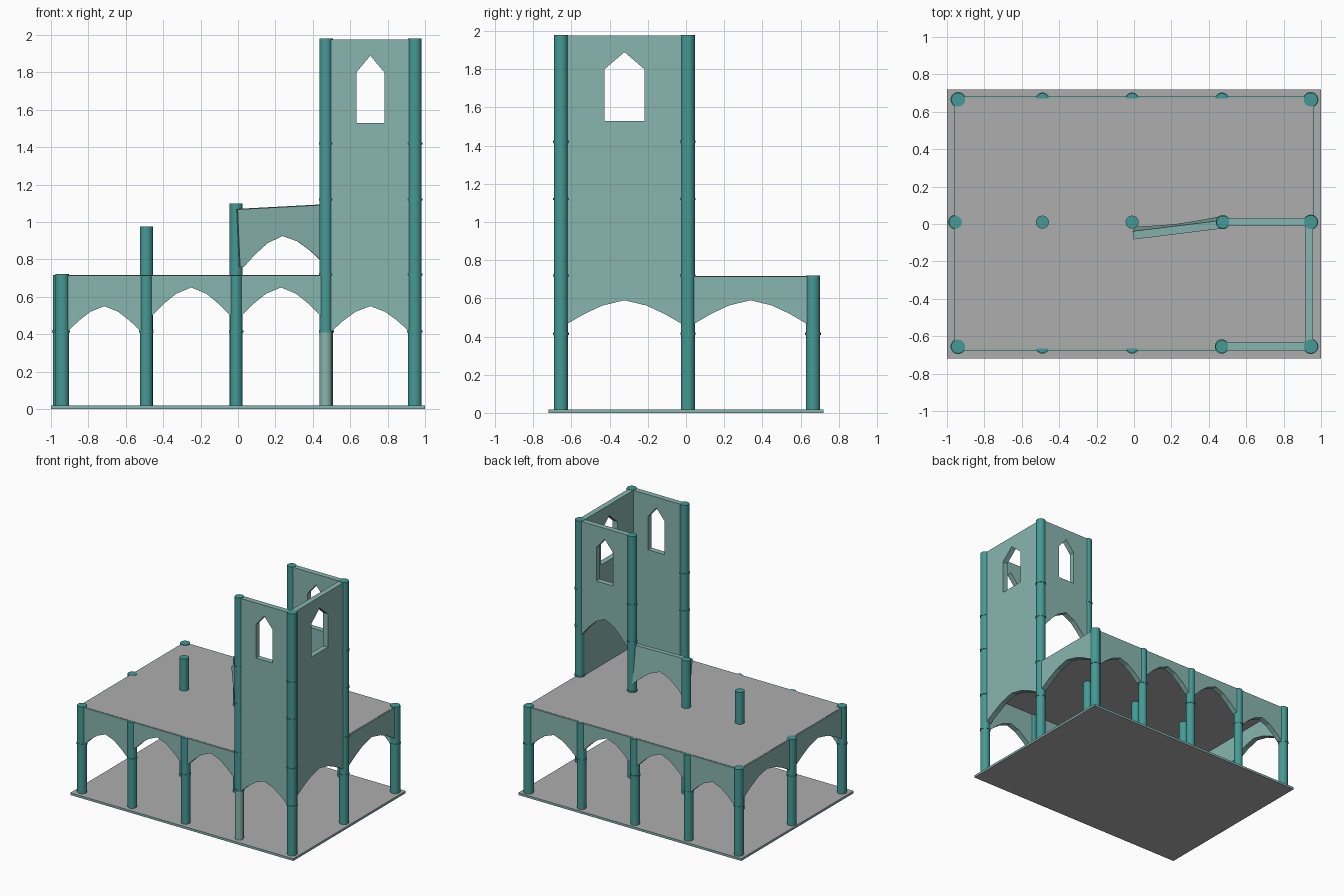
import bpy
import bmesh
from math import radians, atan2, hypot
from mathutils import Matrix

cube = bpy.data.objects.get("Cube")
if cube:
    bpy.data.objects.remove(cube, do_unlink=True)


def material(name, rgb):
    m = bpy.data.materials.new(name)
    m.use_nodes = True
    colour = (*rgb, 1)
    m.diffuse_color = colour
    m.node_tree.nodes["Principled BSDF"].inputs["Base Color"].default_value = colour
    return m


PALE = material("pale_teal_stone", (0.25, 0.46, 0.43))
DARK = material("dark_teal_column", (0.06, 0.32, 0.30))
GREY = material("grey_floor", (0.42, 0.42, 0.42))

FLOOR, DECK, TOWER = 0.018, 0.716, 1.98
ARCH = [(0, 0), (0.3, 0.42), (0.62, 0.78), (1, 1)]   # half arch: across, up


def finish(bm, name, mats):
    mesh = bpy.data.meshes.new(name)
    bm.to_mesh(mesh)
    bm.free()
    for m in mats:
        mesh.materials.append(m)
    obj = bpy.data.objects.new(name, mesh)
    bpy.context.collection.objects.link(obj)
    return obj


def slab(name, x0, x1, y0, y1, z0, z1, mats):
    """Box whose upright sides use the last material."""
    bm = bmesh.new()
    bmesh.ops.create_cube(bm, size=1)
    for v in bm.verts:
        v.co.x = x1 if v.co.x > 0 else x0
        v.co.y = y1 if v.co.y > 0 else y0
        v.co.z = z1 if v.co.z > 0 else z0
    bm.normal_update()
    for f in bm.faces:
        if abs(f.normal.z) < 0.5:
            f.material_index = len(mats) - 1
    return finish(bm, name, mats)


def column(name, x, y, top, r=0.035, bottom=FLOOR, mat=DARK, rings=(0.415,)):
    """Round shaft with thin joint rings."""
    bm = bmesh.new()
    parts = [(bottom, top, r)]
    parts += [(z - 0.006, z + 0.006, r + 0.004) for z in rings]
    for z0, z1, rad in parts:
        bmesh.ops.create_cone(bm, cap_ends=True, segments=20, radius1=rad, radius2=rad,
                              depth=z1 - z0, matrix=Matrix.Translation((x, y, (z0 + z1) / 2)))
    obj = finish(bm, name, [mat])
    bpy.ops.object.select_all(action="DESELECT")
    obj.select_set(True)
    bpy.context.view_layer.objects.active = obj
    bpy.ops.object.shade_smooth_by_angle(angle=radians(35))
    return obj


def panel(name, length, spring, peak, top, window=0, inset=0.03, thick=0.044):
    """Wall along local x with a pointed arch below and an optional pointed window."""
    mid, half = length / 2, length / 2 - inset
    rise = peak - spring
    left = [(mid - half + half * a, spring + rise * b) for a, b in ARCH]
    right = [(length - x, z) for x, z in reversed(left[:-1])]
    loops = [[(0, spring)] + left + right + [(length, spring), (length, top), (0, top)]]
    if window:
        w = window / 2
        loops.append([(mid - w, 1.53), (mid + w, 1.53), (mid + w, 1.80),
                      (mid, 1.89), (mid - w, 1.80)])
    bm = bmesh.new()
    edges = []
    for loop in loops:
        vs = [bm.verts.new((x, -thick / 2, z)) for x, z in loop]
        edges += [bm.edges.new((vs[i - 1], vs[i])) for i in range(len(vs))]
    bmesh.ops.triangle_fill(bm, use_beauty=True, edges=edges, normal=(0, -1, 0))
    out = bmesh.ops.extrude_face_region(bm, geom=bm.faces[:])
    moved = [g for g in out["geom"] if isinstance(g, bmesh.types.BMVert)]
    bmesh.ops.translate(bm, verts=moved, vec=(0, thick, 0))
    bmesh.ops.recalc_face_normals(bm, faces=bm.faces[:])
    return finish(bm, name, [PALE])


def wall(name, p0, p1, spring, peak, top=DECK - 0.002, window=0):
    dx, dy = p1[0] - p0[0], p1[1] - p0[1]
    obj = panel(name, hypot(dx, dy), spring, peak, top, window)
    obj.location = (*p0, 0)
    obj.rotation_euler.z = atan2(dy, dx)
    return obj


# Floors
slab("ground_slab", -1, 1, -0.72, 0.72, 0, FLOOR, [GREY, PALE])
slab("upper_floor", -0.952, 0.952, -0.665, 0.672, DECK - 0.008, DECK, [GREY])

XS = [-0.94, -0.49, -0.01, 0.47, 0.945]
FRONT, MIDDLE, BACK = -0.655, 0.01, 0.665
TOWER_RINGS = (0.415, 0.72, 1.12, 1.42)

# Outer columns of the arcade
for i, x in enumerate(XS):
    corner = i in (0, 4)
    r = 0.037 if corner else 0.034
    top = DECK + (0.005 if corner else -0.001)
    column(f"back_column_{i}", x, BACK, top, r)
    if i < 3:
        column(f"front_column_{i}", x, FRONT, top, r)
column("right_side_column", -0.955, MIDDLE, DECK + 0.002)

# Free standing broken columns
column("short_broken_column", XS[1], MIDDLE, 0.975)
column("tall_broken_column", XS[2], MIDDLE, 1.10)

# Tower columns, one with a pale lower shaft
column("tower_front_inner_base", XS[3], FRONT, 0.41, 0.033, mat=PALE, rings=())
column("tower_front_inner_column", XS[3], FRONT, TOWER, 0.034, bottom=0.41, rings=TOWER_RINGS)
column("tower_front_outer_column", XS[4], FRONT, TOWER, 0.037, rings=TOWER_RINGS)
column("tower_back_inner_column", XS[3] + 0.005, MIDDLE, TOWER, 0.034, rings=TOWER_RINGS)
column("tower_back_outer_column", XS[4], MIDDLE, TOWER, 0.036, rings=TOWER_RINGS)

# Front and back arcades
for i in range(4):
    spring, peak = (0.415, 0.55) if i in (0, 3) else (0.50, 0.65)
    wall(f"back_arch_{i}", (XS[i], BACK - 0.005), (XS[i + 1], BACK - 0.005), spring, peak)
    if i < 3:
        wall(f"front_arch_{i}", (XS[i], FRONT + 0.002), (XS[i + 1], FRONT + 0.002), spring, peak)

# Side arcades
SIDES = [(FRONT, MIDDLE), (MIDDLE, BACK)]
for i, (y0, y1) in enumerate(SIDES):
    wall(f"right_arch_{i}", (-0.938, y0), (-0.938, y1), 0.465, 0.59)
wall("left_arch_back", (0.94, MIDDLE), (0.94, BACK), 0.465, 0.59)

# Tower walls, open on the inner side
wall("tower_front_wall", (XS[3], FRONT + 0.002), (XS[4], FRONT + 0.002),
     0.415, 0.55, TOWER - 0.003, 0.15)
wall("tower_left_wall", (0.936, FRONT), (0.936, MIDDLE), 0.465, 0.59, TOWER - 0.003, 0.21)
wall("tower_back_wall", (XS[3], MIDDLE), (XS[4], MIDDLE), 1.06, 1.24, TOWER - 0.003, 0.15)

# Leaning wall fragment
fragment = panel("leaning_wall_fragment", 0.47, 0.03, 0.185, 0.34, inset=0.02)
fragment.location = (0.01, -0.035, 0.73)
fragment.rotation_euler = (radians(4), radians(-3), radians(7))
